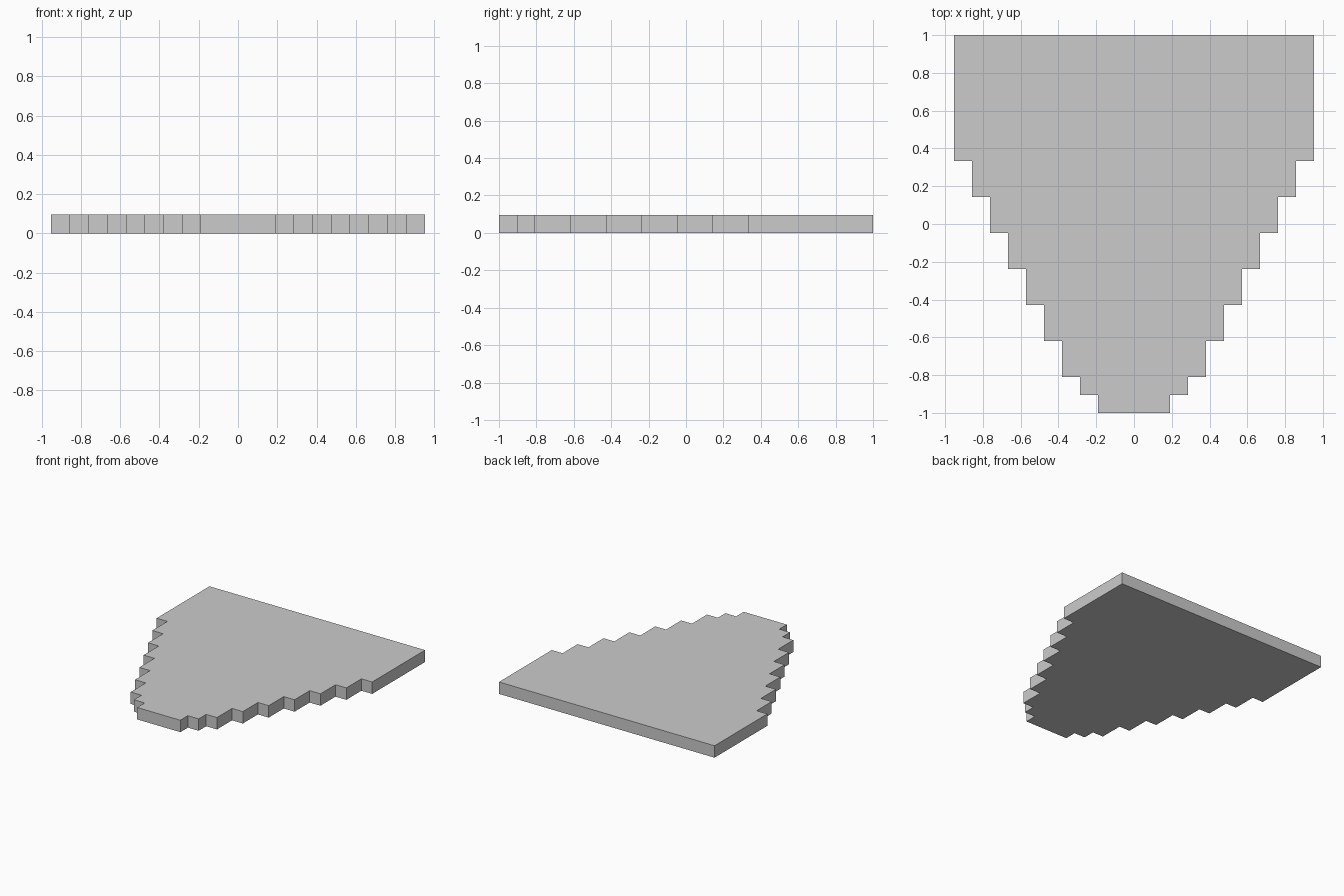
import bpy
import bmesh

if "Cube" in bpy.data.objects:
    bpy.data.objects.remove(bpy.data.objects["Cube"])

U = 2 / 21  # one block step
row_lengths = [1, 1, 2, 2, 2, 2, 2, 2, 7]  # front to back, in steps

# Right-hand stepped outline, each row one step wider than the last
right = []
y = -1.0
for i, length in enumerate(row_lengths):
    half_width = (i + 2) * U
    right += [(half_width, y), (half_width, y + length * U)]
    y += length * U

# Mirror it to close the outline
outline = right + [(-px, py) for px, py in reversed(right)]

# Extrude the outline into a slab one step thick
bm = bmesh.new()
base = bm.faces.new([bm.verts.new((px, py, 0)) for px, py in outline])
top = bmesh.ops.extrude_face_region(bm, geom=[base], use_keep_orig=True)
bmesh.ops.translate(bm, vec=(0, 0, U),
                    verts=[g for g in top["geom"] if isinstance(g, bmesh.types.BMVert)])
bmesh.ops.recalc_face_normals(bm, faces=bm.faces)

mesh = bpy.data.meshes.new("stepped_slab")
bm.to_mesh(mesh)
bm.free()
slab = bpy.data.objects.new("stepped_slab", mesh)
bpy.context.collection.objects.link(slab)
